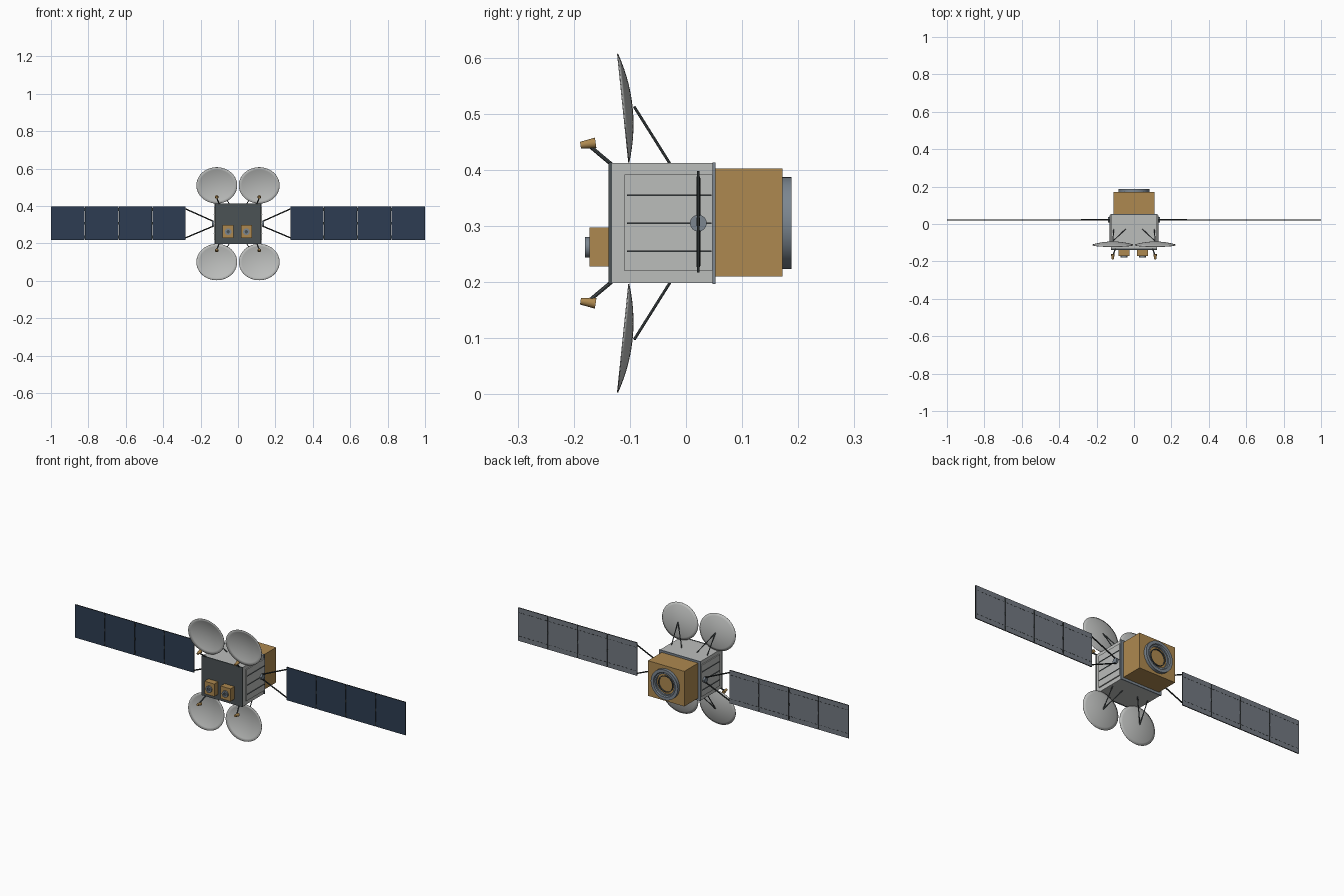
import bpy, bmesh, math
from mathutils import Vector, Matrix

if "Cube" in bpy.data.objects:
    bpy.data.objects.remove(bpy.data.objects["Cube"], do_unlink=True)


def material(name, *rgb):
    m = bpy.data.materials.new(name)
    m.use_nodes = True
    m.diffuse_color = (*rgb, 1)
    m.node_tree.nodes["Principled BSDF"].inputs["Base Color"].default_value = (*rgb, 1)
    return m


LIGHT = material("light grey", 0.50, 0.51, 0.50)
GOLD = material("gold foil", 0.42, 0.25, 0.08)
STEEL = material("blue steel", 0.20, 0.24, 0.28)
DARK = material("dark metal", 0.07, 0.085, 0.09)
EDGE = material("black trim", 0.02, 0.025, 0.025)
NAVY = material("solar cell navy", 0.026, 0.046, 0.085)
BACK = material("panel back grey", 0.17, 0.19, 0.22)
MID = Vector((0, 0, 0.305))      # centre of the body


def finish(name, bm, *mats, smooth=False):
    bmesh.ops.recalc_face_normals(bm, faces=bm.faces)
    mesh = bpy.data.meshes.new(name)
    bm.to_mesh(mesh)
    bm.free()
    ob = bpy.data.objects.new(name, mesh)
    bpy.context.scene.collection.objects.link(ob)
    for m in mats:
        mesh.materials.append(m)
    if smooth:
        bpy.ops.object.select_all(action="DESELECT")
        ob.select_set(True)
        bpy.context.view_layer.objects.active = ob
        bpy.ops.object.shade_smooth_by_angle(angle=math.radians(35))
    return ob


def add_box(bm, x, y, z):
    size = [b - a for a, b in (x, y, z)]
    centre = [(a + b) / 2 for a, b in (x, y, z)]
    bmesh.ops.create_cube(bm, size=1, matrix=Matrix.Translation(centre) @ Matrix.Diagonal((*size, 1)))


def box(name, x, y, z, mat):
    bm = bmesh.new()
    add_box(bm, x, y, z)
    return finish(name, bm, mat)


def rod(name, a, b, r, mat, r2=None, sides=8):
    a, b = Vector(a), Vector(b)
    d = b - a
    bm = bmesh.new()
    bmesh.ops.create_cone(bm, cap_ends=True, segments=sides, radius1=r, radius2=r if r2 is None else r2,
                          depth=d.length,
                          matrix=Matrix.Translation((a + b) / 2) @ d.to_track_quat("Z", "Y").to_matrix().to_4x4())
    return finish(name, bm, mat, smooth=True)


def lathe(name, profile, centre, mat, sides=32):
    """Spin a closed (radius, y) profile around the y axis."""
    bm = bmesh.new()
    rings = []
    for i in range(sides):
        t = math.tau * i / sides
        rings.append([bm.verts.new(Vector(centre) + Vector((r * math.cos(t), y, r * math.sin(t))))
                      for r, y in profile])
    n = len(profile)
    for i in range(sides):
        p, q = rings[i], rings[(i + 1) % sides]
        for k in range(n):
            bm.faces.new((p[k], p[(k + 1) % n], q[(k + 1) % n], q[k]))
    return finish(name, bm, mat, smooth=True)


# Body: bus, front deck, rear flange and foil-wrapped service box
box("bus", (-0.122, 0.122), (-0.132, 0.048), (0.198, 0.412), LIGHT)
box("front_deck", (-0.123, 0.123), (-0.138, -0.132), (0.197, 0.413), DARK)
box("rear_flange", (-0.125, 0.125), (0.047, 0.053), (0.197, 0.413), STEEL)
box("service_box", (-0.11, 0.11), (0.053, 0.172), (0.21, 0.402), GOLD)

# Rear docking ring with a gold centre
lathe("rear_ring", [(0.055, 0.172), (0.082, 0.172), (0.082, 0.188), (0.066, 0.188), (0.062, 0.182), (0.055, 0.182)],
      MID, STEEL, 40)
lathe("rear_ring_liner", [(0.041, 0.172), (0.045, 0.172), (0.045, 0.178), (0.041, 0.178)], MID, DARK)

# Front sensor boxes with lens rings
for side, x in (("right", -0.053), ("left", 0.045)):
    box(side + "_sensor", (x - 0.03, x + 0.03), (-0.172, -0.138), (0.228, 0.297), GOLD)
    lathe(side + "_sensor_lens", [(0.009, -0.172), (0.018, -0.172), (0.018, -0.18), (0.009, -0.18)],
          (x, 0, 0.262), STEEL, 16)
    rod(side + "_sensor_glass", (x, -0.171, 0.262), (x, -0.174, 0.262), 0.0095, DARK, sides=16)


def span(s, a, b):
    return tuple(sorted((s * a, s * b)))


def solar_panel(name, x0, x1):
    bm = bmesh.new()
    add_box(bm, (x0, x1), (0.0195, 0.0245), (0.217, 0.398))
    bm.normal_update()
    for f in bm.faces:
        f.material_index = 0 if f.normal.y < -0.5 else 1 if f.normal.y > 0.5 else 2
    finish(name, bm, NAVY, BACK, EDGE)
    # dashed wiring on the back
    bm = bmesh.new()
    for z in (0.243, 0.372):
        for k in range(7):
            a = x0 + (x1 - x0) * (k + 0.2) / 7
            add_box(bm, (a, a + 0.014), (0.0244, 0.0252), (z - 0.001, z + 0.001))
    finish(name + "_wiring", bm, EDGE)


for side, s in (("left", 1), ("right", -1)):
    # Radiator on the flank with horizontal ribs
    box(side + "_radiator", span(s, 0.12, 0.128), (-0.11, 0.047), (0.22, 0.392), LIGHT)
    for k in range(3):
        z = 0.255 + 0.05 * k
        box(f"{side}_radiator_rib_{k + 1}", span(s, 0.127, 0.131), (-0.105, 0.045), (z - 0.0015, z + 0.0015), DARK)

    # Wing hinge and yoke
    rod(side + "_wing_hinge", (s * 0.12, 0.022, 0.305), (s * 0.138, 0.022, 0.305), 0.015, STEEL, sides=16)
    for label, v in (("upper", 1), ("lower", -1)):
        rod(f"{side}_{label}_yoke", (s * 0.13, 0.022, 0.305 + v * 0.012), (s * 0.282, 0.022, 0.307 + v * 0.078),
            0.0035, EDGE)

    # Solar wing
    pitch = 0.18
    for k in range(4):
        a = 0.28 + k * pitch
        solar_panel(f"{side}_solar_panel_{k + 1}", *span(s, a, a + pitch - (0.003 if k < 3 else 0)))
        if k:
            for z in (0.235, 0.3075, 0.38):
                box(f"{side}_panel_hinge_{k}_{round(z * 100)}", span(s, a - 0.005, a + 0.002),
                    (0.0188, 0.0252), (z - 0.008, z + 0.008), EDGE)

    for label, v in (("upper", 1), ("lower", -1)):
        name = f"{side}_{label}"
        # Dish: shallow bowl tilted with its outer edge forward
        centre = Vector((s * 0.1135, -0.112, 0.305 + v * 0.205))
        chord = Vector((0, -0.01, v * 0.097))
        normal = Vector((0, 0.995, v * 0.1))
        bm = bmesh.new()
        hub = bm.verts.new(centre + normal * 0.016)
        steps, sides, prev = 7, 40, None
        for j in range(1, steps + 1):
            r = j / steps
            ring = []
            for i in range(sides):
                t = math.tau * i / sides
                ring.append(bm.verts.new(centre + Vector((0.109 * r * math.cos(t), 0, 0))
                                         + chord * r * math.sin(t) + normal * 0.016 * (1 - r * r)))
            for i in range(sides):
                n = (i + 1) % sides
                bm.faces.new((prev[i], prev[n], ring[n], ring[i]) if prev else (hub, ring[n], ring[i]))
            prev = ring
        dish = finish(name + "_dish", bm, LIGHT, smooth=True)
        shell = dish.modifiers.new("shell", "SOLIDIFY")
        shell.thickness = 0.002
        shell.offset = 0

        # Dish struts in a V from the bus to the dish back
        for k, x in enumerate((0.045, 0.108)):
            rod(f"{name}_strut_{k + 1}", (s * x, -0.028, 0.305 + v * 0.105), (s * 0.1135, -0.092, 0.305 + v * 0.207),
                0.0025, DARK)

        # Feed arm and horn aimed at the dish
        rod(name + "_feed_arm", (s * 0.1, -0.133, 0.305 + v * 0.105), (s * 0.113, -0.17, 0.305 + v * 0.136),
            0.0035, DARK)
        rod(name + "_feed_horn", (s * 0.1135, -0.188, 0.305 + v * 0.139), (s * 0.1135, -0.161, 0.305 + v * 0.143),
            0.006, GOLD, 0.0095, 16)
